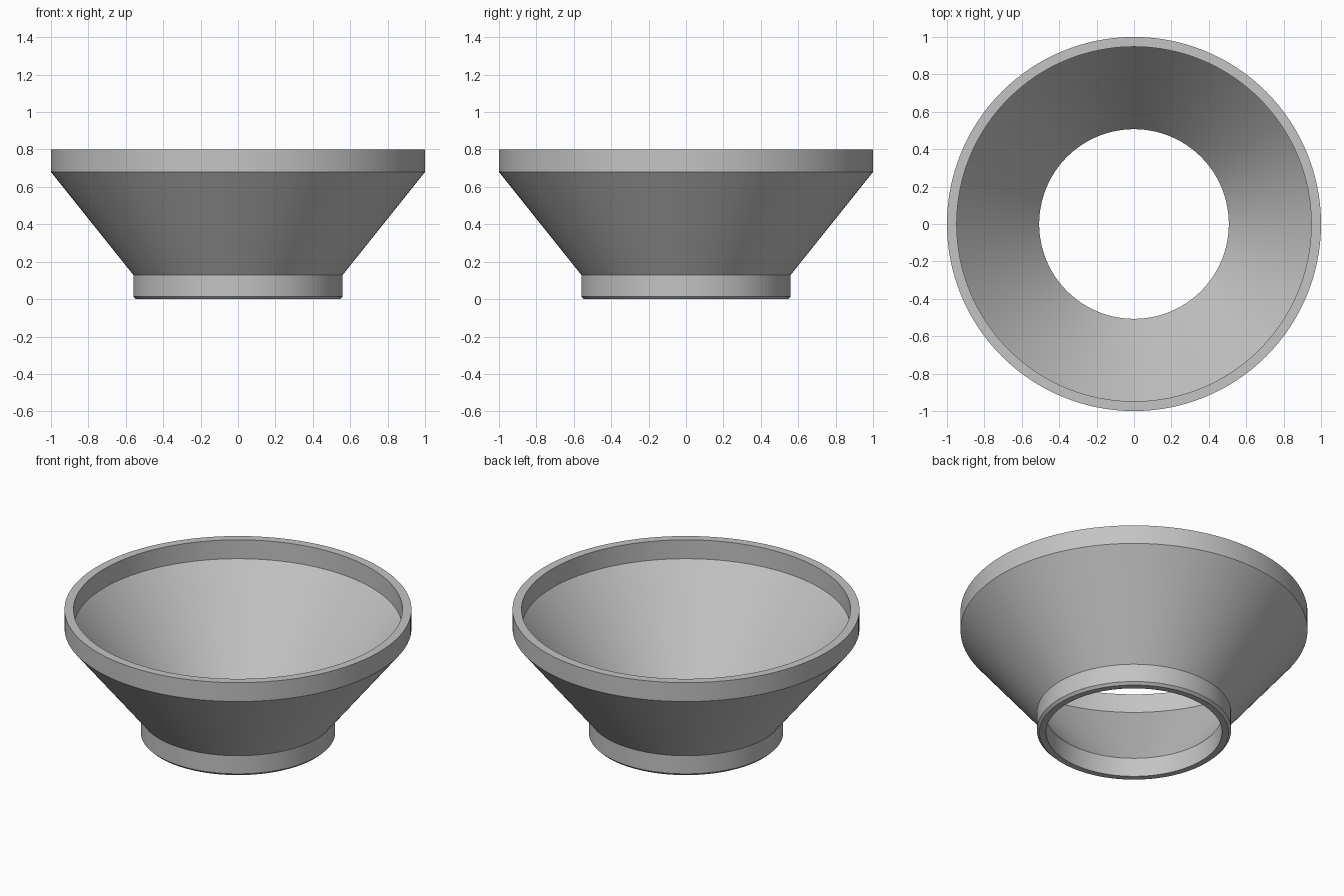
import bpy, bmesh, math

if "Cube" in bpy.data.objects:
    bpy.data.objects.remove(bpy.data.objects["Cube"])

# Closed wall cross-section (radius, height): outside going up, inside going down
PROFILE = [
    (0.545, 0.0), (0.56, 0.015), (0.56, 0.13), (1.0, 0.68), (1.0, 0.80),
    (0.948, 0.80), (0.948, 0.68), (0.507, 0.12), (0.507, 0.0),
]
SIDES = 128

# Funnel: revolve the cross-section around z
bm = bmesh.new()
rings = []
for r, z in PROFILE:
    rings.append([bm.verts.new((r * math.cos(2 * math.pi * i / SIDES),
                                r * math.sin(2 * math.pi * i / SIDES), z))
                  for i in range(SIDES)])
for k, low in enumerate(rings):
    high = rings[(k + 1) % len(rings)]
    for i in range(SIDES):
        j = (i + 1) % SIDES
        bm.faces.new((low[i], low[j], high[j], high[i]))
bmesh.ops.recalc_face_normals(bm, faces=bm.faces)

mesh = bpy.data.meshes.new("funnel")
bm.to_mesh(mesh)
bm.free()
funnel = bpy.data.objects.new("funnel", mesh)
bpy.context.collection.objects.link(funnel)

# Single grey material
grey = bpy.data.materials.new("light grey")
grey.diffuse_color = (0.55, 0.55, 0.55, 1)
grey.use_nodes = True
grey.node_tree.nodes["Principled BSDF"].inputs["Base Color"].default_value = grey.diffuse_color
mesh.materials.append(grey)

# Smooth round walls, sharp rims
bpy.context.view_layer.objects.active = funnel
funnel.select_set(True)
bpy.ops.object.shade_smooth_by_angle(angle=math.radians(25))
